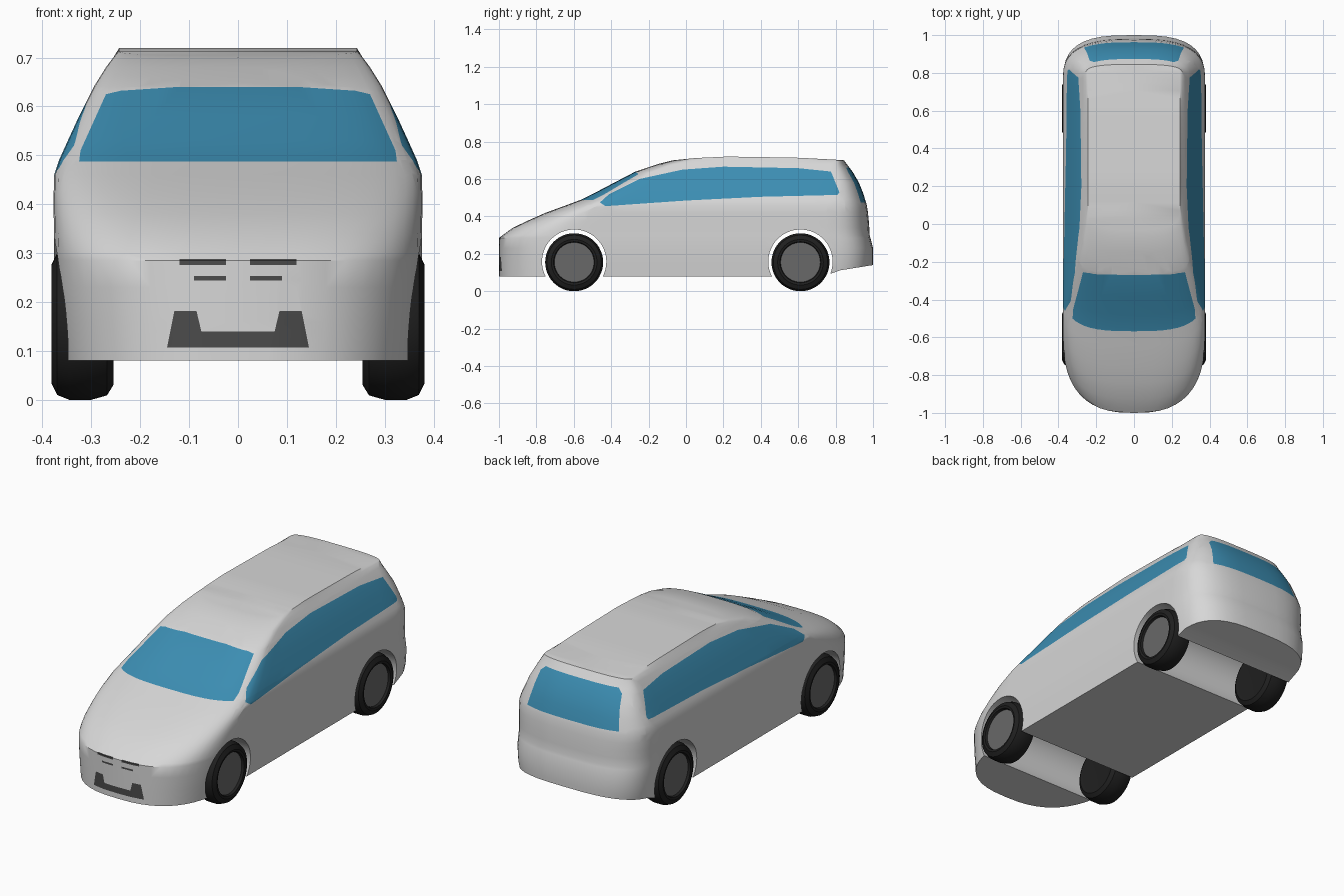
import bpy, bmesh, math
from mathutils import Vector, Matrix

if "Cube" in bpy.data.objects:
    bpy.data.objects.remove(bpy.data.objects["Cube"])


def material(name, rgb):
    m = bpy.data.materials.new(name)
    m.diffuse_color = (*rgb, 1)
    m.use_nodes = True
    m.node_tree.nodes["Principled BSDF"].inputs["Base Color"].default_value = m.diffuse_color
    return m


PAINT = material("silver_paint", (0.68, 0.68, 0.68))
GLASS = material("blue_glass", (0.045, 0.27, 0.45))
TRIM = material("dark_trim", (0.07, 0.07, 0.07))
RUBBER = material("black_rubber", (0.014, 0.014, 0.014))
HUB = material("grey_hub", (0.14, 0.14, 0.14))


def make_object(name, bm, mats):
    me = bpy.data.meshes.new(name)
    bm.to_mesh(me)
    bm.free()
    for m in mats:
        me.materials.append(m)
    ob = bpy.data.objects.new(name, me)
    bpy.context.collection.objects.link(ob)
    return ob


def activate(ob):
    bpy.ops.object.select_all(action='DESELECT')
    ob.select_set(True)
    bpy.context.view_layer.objects.active = ob


def smooth(ob, deg):
    activate(ob)
    bpy.ops.object.shade_smooth_by_angle(angle=math.radians(deg))


def lerp_table(table, y):
    if y <= table[0][0]:
        return table[0][1]
    for (a, za), (b, zb) in zip(table, table[1:]):
        if y <= b:
            return za + (zb - za) * (y - a) / (b - a)
    return table[-1][1]


ROOF = [(-0.07, 0.70), (0.05, 0.712), (0.22, 0.72), (0.6, 0.714), (0.84, 0.701)]
FLOOR = [(0.74, 0.08), (0.80, 0.108), (1.0, 0.14)]

# Body levels: height, half width, nose y, nose rounding, nose power, tail y, tail rounding
LEVELS = [
    (0.08, 0.362, -1.00, 0.42, 2.6, 1.00, 0.25),
    (0.16, 0.370, -1.00, 0.42, 2.6, 1.00, 0.25),
    (0.23, 0.375, -1.00, 0.42, 2.6, 1.00, 0.25),
    (0.285, 0.376, -1.00, 0.42, 2.6, 0.986, 0.24),
    (0.30, 0.376, -0.98, 0.40, 2.7, 0.982, 0.24),
    (0.34, 0.376, -0.925, 0.36, 2.8, 0.980, 0.24),
    (0.38, 0.377, -0.84, 0.31, 2.9, 0.977, 0.23),
    (0.42, 0.377, -0.75, 0.27, 3.0, 0.973, 0.22),
    (0.46, 0.376, -0.64, 0.23, 3.0, 0.967, 0.21),
    (0.49, 0.366, -0.56, 0.20, 3.0, 0.958, 0.20),
    (0.53, 0.348, -0.48, 0.18, 3.0, 0.945, 0.18),
    (0.58, 0.325, -0.385, 0.15, 3.0, 0.925, 0.15),
    (0.64, 0.295, -0.27, 0.12, 3.0, 0.890, 0.12),
    (0.68, 0.270, -0.15, 0.10, 3.0, 0.860, 0.08),
    (0.70, 0.255, -0.07, 0.10, 3.0, 0.845, 0.05),
    (None, 0.243, -0.03, 0.10, 3.0, 0.837, 0.04),
]


def half_ring(z, w, yf, df, nf, yb, db):
    pts = []
    for i in range(13):
        t = math.pi / 2 * i / 12
        pts.append((w * math.sin(t) ** (2 / nf), yf + df - df * max(math.cos(t), 0) ** (2 / nf)))
    for i in range(1, 16):
        pts.append((w, yf + df + (yb - db - yf - df) * i / 16))
    for i in range(11):
        t = math.pi / 2 * (1 - i / 10)
        pts.append((w * max(math.sin(t), 0) ** (2 / 3), yb - db + db * max(math.cos(t), 0) ** (2 / 3)))
    return [Vector((x, y, lerp_table(ROOF, y) if z is None else max(z, lerp_table(FLOOR, y))))
            for x, y in pts]


# Body shell: half loft of plan outlines, closed below and above, then mirrored
bm = bmesh.new()
rings = [half_ring(*lv) for lv in LEVELS]
rings.insert(0, [Vector((0, p.y, p.z)) for p in rings[0]])
rings.append([Vector((0, p.y, p.z)) for p in rings[-1]])
grid = [[bm.verts.new(p) for p in r] for r in rings]
for a, b in zip(grid, grid[1:]):
    for i in range(len(a) - 1):
        bm.faces.new((a[i], a[i + 1], b[i + 1], b[i]))
dup = bmesh.ops.duplicate(bm, geom=bm.verts[:] + bm.edges[:] + bm.faces[:])["geom"]
for v in dup:
    if isinstance(v, bmesh.types.BMVert):
        v.co.x = -v.co.x
bmesh.ops.remove_doubles(bm, verts=bm.verts[:], dist=0.0004)
bmesh.ops.recalc_face_normals(bm, faces=bm.faces[:])
body = make_object("body", bm, [PAINT, GLASS, TRIM])

# Wheel arches cut right across the body
AXLES = (-0.598, 0.612)
for y in AXLES:
    bm = bmesh.new()
    bmesh.ops.create_cone(bm, cap_ends=True, segments=64, radius1=0.172, radius2=0.172, depth=1,
                          matrix=Matrix.Translation((0, y, 0.158)) @ Matrix.Rotation(math.pi / 2, 4, 'Y'))
    cutter = make_object("arch_cutter", bm, [])
    cutter.hide_render = True
    mod = body.modifiers.new("arch", 'BOOLEAN')
    mod.operation, mod.solver, mod.object = 'DIFFERENCE', 'EXACT', cutter
    activate(body)
    bpy.ops.object.modifier_apply(modifier=mod.name)
    bpy.data.objects.remove(cutter)


def inside(poly, u, v):
    hit = False
    for (a, b), (c, d) in zip(poly, poly[1:] + poly[:1]):
        if (b > v) != (d > v) and u < (c - a) * (v - b) / (d - b) + a:
            hit = not hit
    return hit


def paint(bm, poly, axis, index, rule):
    """Cut a polygon drawn in (axis, z) into the faces that pass the rule, and colour it."""
    us, vs = [p[0] for p in poly], [p[1] for p in poly]

    def near():
        out = []
        for f in bm.faces:
            fu = [v.co[axis] for v in f.verts]
            fv = [v.co.z for v in f.verts]
            if (rule(f.normal) and max(fu) > min(us) and min(fu) < max(us)
                    and max(fv) > min(vs) and min(fv) < max(vs)):
                out.append(f)
        return out
    for p, q in zip(poly, poly[1:] + poly[:1]):
        co, no = Vector((0, 0, p[1])), Vector((0, 0, q[0] - p[0]))
        co[axis], no[axis] = p[0], p[1] - q[1]
        faces = near()
        geom = set(faces)
        for f in faces:
            geom.update(f.verts)
            geom.update(f.edges)
        bmesh.ops.bisect_plane(bm, geom=list(geom), dist=1e-5, plane_co=co, plane_no=no.normalized())
        bm.normal_update()
    for f in near():
        c = f.calc_center_median()
        if inside(poly, c[axis], c.z):
            f.material_index = index


def mirrored(half):
    return half + [(-x, z) for x, z in reversed(half)]


def box(x0, x1, z0, z1):
    return [(x0, z0), (x1, z0), (x1, z1), (x0, z1)]


bm = bmesh.new()
bm.from_mesh(body.data)
bm.normal_update()
front, back = (lambda n: n.y < -0.2), (lambda n: n.y > 0.2)
# Side windows, both sides at once
paint(bm, [(-0.46, 0.475), (-0.41, 0.52), (-0.25, 0.60), (-0.02, 0.65), (0.2, 0.666), (0.6, 0.658),
           (0.775, 0.64), (0.82, 0.53), (0.81, 0.515), (0.4, 0.505), (0.0, 0.485), (-0.43, 0.455)],
      1, 1, lambda n: abs(n.x) > 0.45)
# Windscreen and rear window
paint(bm, mirrored([(0.325, 0.487), (0.322, 0.51), (0.27, 0.625), (0.24, 0.632), (0.12, 0.64)]), 0, 1, front)
paint(bm, mirrored([(0.265, 0.475), (0.235, 0.64), (0.21, 0.662)]), 0, 1, back)
# Lower grille and thin nose slots
paint(bm, mirrored([(0.145, 0.107), (0.13, 0.182), (0.085, 0.182), (0.075, 0.14)]), 0, 2, front)
paint(bm, box(-0.12, -0.025, 0.276, 0.288), 0, 2, front)
paint(bm, box(0.025, 0.12, 0.276, 0.288), 0, 2, front)
paint(bm, box(-0.09, -0.025, 0.244, 0.253), 0, 2, front)
paint(bm, box(0.025, 0.09, 0.244, 0.253), 0, 2, front)
bm.to_mesh(body.data)
bm.free()
smooth(body, 38)

# Wheels: lathed profile (x, radius), hub faces picked by radius
WHEEL = [(0.258, 0.0), (0.258, 0.11), (0.255, 0.125), (0.268, 0.146), (0.30, 0.155), (0.345, 0.155),
         (0.37, 0.145), (0.381, 0.122), (0.378, 0.11), (0.366, 0.106), (0.366, 0.0)]
for side, sname in ((1, "right"), (-1, "left")):
    for y, ename in zip(AXLES, ("front", "rear")):
        bm = bmesh.new()
        vs = [bm.verts.new((side * x, 0, r)) for x, r in WHEEL]
        es = [bm.edges.new(e) for e in zip(vs, vs[1:])]
        bmesh.ops.spin(bm, geom=vs + es, cent=(0, 0, 0), axis=(1, 0, 0), angle=2 * math.pi, steps=48)
        bmesh.ops.remove_doubles(bm, verts=bm.verts[:], dist=1e-4)
        bmesh.ops.recalc_face_normals(bm, faces=bm.faces[:])
        for f in bm.faces:
            c = f.calc_center_median()
            if abs(c.x) > 0.36 and max(math.hypot(v.co.y, v.co.z) for v in f.verts) < 0.108:
                f.material_index = 1
        wheel = make_object(f"{ename}_{sname}_wheel", bm, [RUBBER, HUB])
        wheel.location = (0, y, 0.155)
        smooth(wheel, 35)
